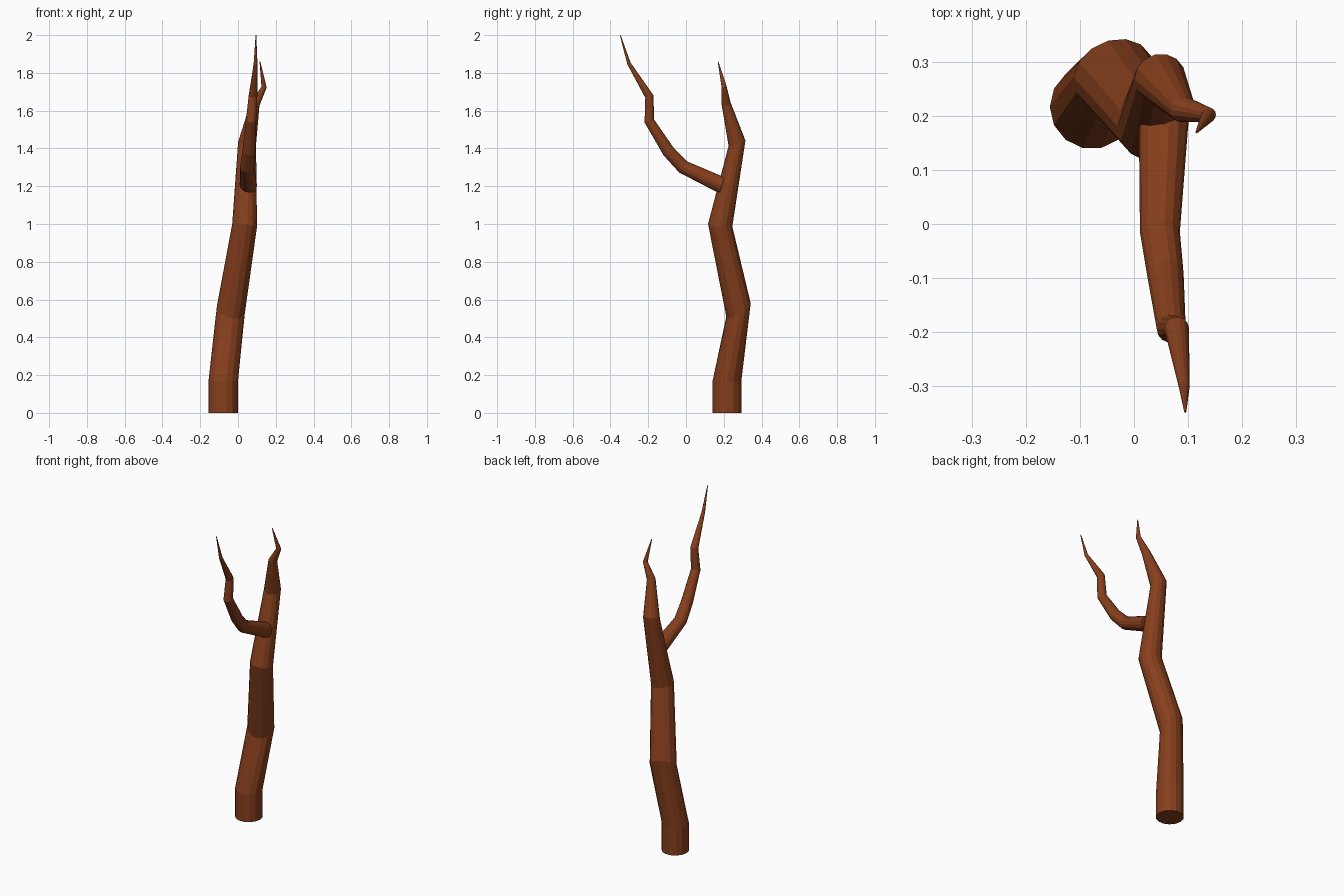
import bpy, bmesh, math
from mathutils import Vector

if "Cube" in bpy.data.objects:
    bpy.data.objects.remove(bpy.data.objects["Cube"])

SIDES = 14
bark = bpy.data.materials.new("bark")
bark.diffuse_color = (0.24, 0.05, 0.012, 1)
bark.use_nodes = True
bark.node_tree.nodes["Principled BSDF"].inputs["Base Color"].default_value = bark.diffuse_color


def limb(name, path):
    """Loft flat-faced rings along a path of (centre, radius, optional ring normal)."""
    bm = bmesh.new()
    rings = []
    for i, (centre, radius, *normal) in enumerate(path):
        c = Vector(centre)
        if normal:
            n = Vector(normal[0])
        else:
            a = c - Vector(path[i - 1][0]) if i > 0 else Vector()
            b = Vector(path[i + 1][0]) - c if i < len(path) - 1 else Vector()
            n = a.normalized() + b.normalized()
        rot = Vector((0, 0, 1)).rotation_difference(n)
        ring = []
        for k in range(SIDES):
            t = 2 * math.pi * k / SIDES
            offset = Vector((radius * math.cos(t), radius * math.sin(t), 0))
            ring.append(bm.verts.new(c + rot @ offset))
        rings.append(ring)
    for lo, hi in zip(rings, rings[1:]):
        for k in range(SIDES):
            j = (k + 1) % SIDES
            bm.faces.new((lo[k], lo[j], hi[j], hi[k]))
    bm.faces.new(rings[0][::-1])
    bm.faces.new(rings[-1])
    bmesh.ops.recalc_face_normals(bm, faces=bm.faces)
    mesh = bpy.data.meshes.new(name)
    bm.to_mesh(mesh)
    bm.free()
    mesh.materials.append(bark)
    obj = bpy.data.objects.new(name, mesh)
    bpy.context.collection.objects.link(obj)
    return obj


# Crooked trunk, tapering to a point
limb("trunk", [
    ((-0.078, 0.217, 0.0), 0.078, (0, 0, 1)),
    ((-0.078, 0.217, 0.17), 0.078, (0, 0, 1)),
    ((-0.038, 0.278, 0.545), 0.077, (0.35, -0.67, 1)),
    ((0.035, 0.181, 0.993), 0.066, (0.11, 0.11, 1)),
    ((0.048, 0.27, 1.427), 0.048, (0.15, -0.35, 1)),
    ((0.09, 0.213, 1.635), 0.025),
    ((0.138, 0.202, 1.725), 0.014),
    ((0.116, 0.17, 1.86), 0.002),
])

# Side branch, leaving the front of the trunk and curving upward
limb("branch", [
    ((0.055, 0.19, 1.205), 0.046, (0, -0.95, 0.25)),
    ((0.048, -0.015, 1.302), 0.037),
    ((0.058, -0.093, 1.385), 0.034),
    ((0.069, -0.194, 1.545), 0.027),
    ((0.079, -0.194, 1.675), 0.023),
    ((0.093, -0.302, 1.85), 0.010),
    ((0.095, -0.348, 2.0), 0.002),
])
